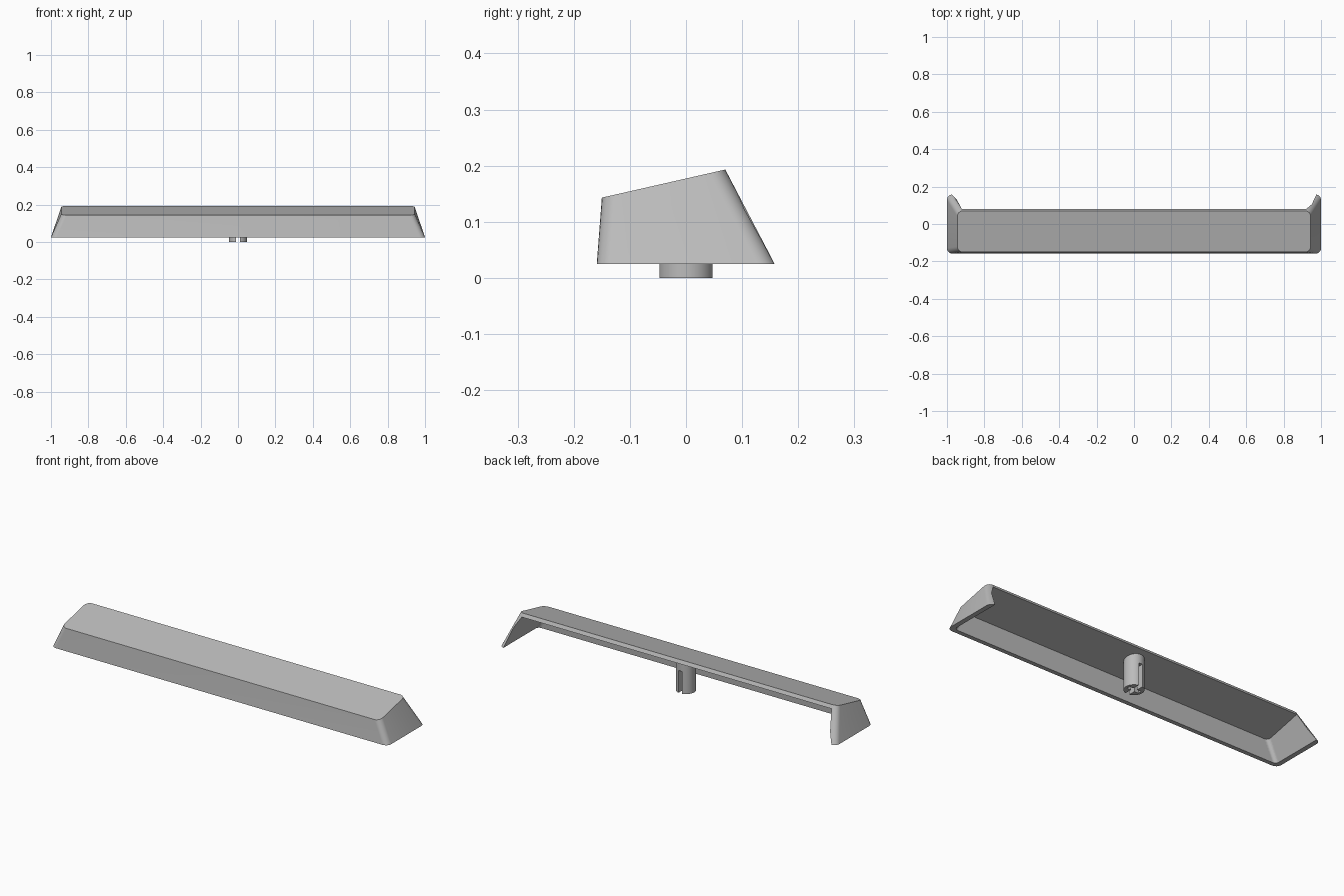
import bpy, bmesh, math

if "Cube" in bpy.data.objects:
    bpy.data.objects.remove(bpy.data.objects["Cube"])

grey = bpy.data.materials.new("plain grey")
grey.diffuse_color = (0.5, 0.5, 0.5, 1)
grey.use_nodes = True
grey.node_tree.nodes["Principled BSDF"].inputs["Base Color"].default_value = grey.diffuse_color

BASE = 0.025                      # height of the bottom rim
Y0, Z0, Y1, Z1 = -0.15, 0.143, 0.07, 0.193   # sloping top, front and back edge
SLOPE = (Z1 - Z0) / (Y1 - Y0)


def top_z(y):
    return Z0 + (y - Y0) * SLOPE


def rounded_rect(hx, ya, yb, r, n=6):
    pts = []
    corners = [(hx - r, yb - r), (-hx + r, yb - r), (-hx + r, ya + r), (hx - r, ya + r)]
    for k, (cx, cy) in enumerate(corners):
        for i in range(n + 1):
            a = math.pi / 2 * (k + i / n)
            pts.append((cx + r * math.cos(a), cy + r * math.sin(a)))
    return pts


def finish(name, bm):
    bmesh.ops.recalc_face_normals(bm, faces=bm.faces)
    mesh = bpy.data.meshes.new(name)
    bm.to_mesh(mesh)
    bm.free()
    mesh.materials.append(grey)
    ob = bpy.data.objects.new(name, mesh)
    bpy.context.collection.objects.link(ob)
    return ob


def loft(name, low, high, z_low, drop):
    """Solid between a flat lower outline and an upper outline on the sloping top."""
    bm = bmesh.new()
    a = [bm.verts.new((x, y, z_low)) for x, y in low]
    b = [bm.verts.new((x, y, top_z(y) - drop)) for x, y in high]
    n = len(a)
    for i in range(n):
        j = (i + 1) % n
        bm.faces.new((a[i], a[j], b[j], b[i]))
    bm.faces.new(a)
    bm.faces.new(b)
    return finish(name, bm)


def cut(ob, cutter):
    mod = ob.modifiers.new("cut", "BOOLEAN")
    mod.operation = "DIFFERENCE"
    mod.solver = "EXACT"
    mod.object = cutter
    cutter.hide_render = True
    cutter.hide_set(True)


def box(name, sx, sy, z0, z1):
    bm = bmesh.new()
    bmesh.ops.create_cube(bm, size=1)
    for v in bm.verts:
        v.co = (v.co.x * sx, v.co.y * sy, z0 if v.co.z < 0 else z1)
    return finish(name, bm)


def smooth(ob):
    bpy.ops.object.select_all(action="DESELECT")
    ob.select_set(True)
    bpy.context.view_layer.objects.active = ob
    bpy.ops.object.shade_smooth_by_angle(angle=math.radians(30))


# Tapered cap, hollow below and open at the back
cap = loft("cap_shell", rounded_rect(1.0, -0.159, 0.158, 0.03),
           rounded_rect(0.945, Y0, Y1, 0.03), BASE, 0)
smooth(cap)
cavity = loft("cavity_cutter", rounded_rect(0.975, -0.136, 0.4, 0.02),
              rounded_rect(0.92, -0.128, 0.4, 0.02), BASE - 0.001, 0.02)
cut(cap, cavity)

# Round stem whose upper end meets the sloping underside
ring = [(0.049 * math.cos(t * math.tau / 40), 0.049 * math.sin(t * math.tau / 40))
        for t in range(40)]
stem = loft("stem", ring, ring, 0, 0.015)
smooth(stem)

# Cross-shaped socket: one arm breaks through front and back
cut(stem, box("long_slot_cutter", 0.022, 0.2, -0.01, 0.12))
cut(stem, box("short_slot_cutter", 0.07, 0.02, -0.011, 0.121))
